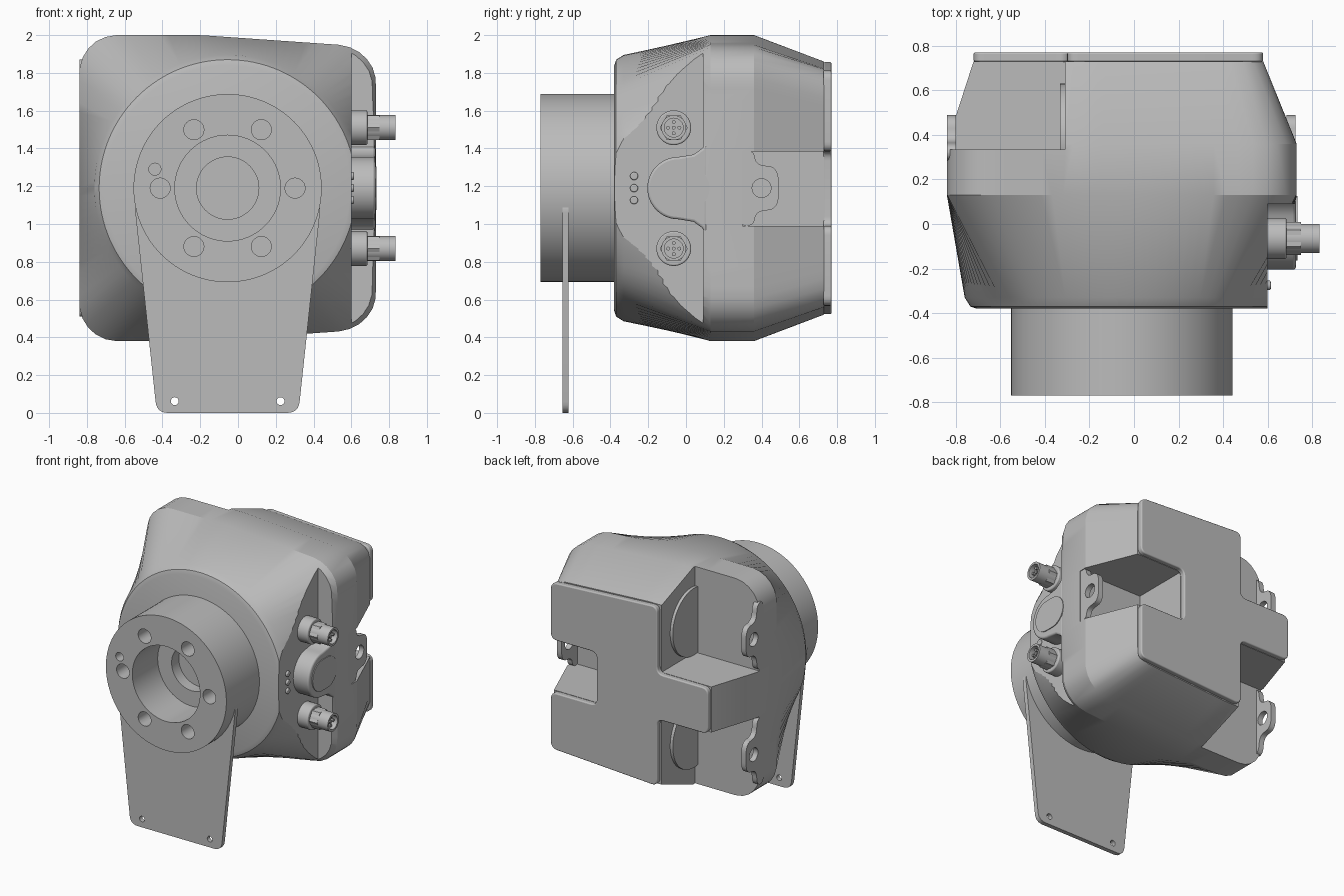
import bpy, bmesh, math
from mathutils import Vector

if "Cube" in bpy.data.objects:
    bpy.data.objects.remove(bpy.data.objects["Cube"], do_unlink=True)

GREY = bpy.data.materials.new("plain grey")
GREY.use_nodes = True
COLOUR = (0.5, 0.5, 0.5, 1)
GREY.diffuse_color = COLOUR
GREY.node_tree.nodes["Principled BSDF"].inputs["Base Color"].default_value = COLOUR

CX, CZ = -0.055, 1.19   # axis of the flange


def finish(name, bm):
    bmesh.ops.recalc_face_normals(bm, faces=bm.faces)
    mesh = bpy.data.meshes.new(name)
    bm.to_mesh(mesh)
    bm.free()
    mesh.materials.append(GREY)
    ob = bpy.data.objects.new(name, mesh)
    bpy.context.collection.objects.link(ob)
    return ob


def loft(name, rings):
    bm = bmesh.new()
    rows = [[bm.verts.new(p) for p in ring] for ring in rings]
    n = len(rows[0])
    for a, b in zip(rows, rows[1:]):
        for i in range(n):
            j = (i + 1) % n
            bm.faces.new((a[i], a[j], b[j], b[i]))
    bm.faces.new(rows[0])
    bm.faces.new(rows[-1])
    return finish(name, bm)


def prism(name, pts, axis, lo, hi):
    """Extrude an outline along x (points are y, z) or y (points are x, z)."""
    def place(p, w):
        return (w, p[0], p[1]) if axis == "x" else (p[0], w, p[1])
    return loft(name, [[place(p, w) for p in pts] for w in (lo, hi)])


def circle(u, v, r, n=48):
    return [(u + r * math.cos(2 * math.pi * i / n), v + r * math.sin(2 * math.pi * i / n))
            for i in range(n)]


def disc(name, u, v, r, axis, lo, hi, n=48):
    return prism(name, circle(u, v, r, n), axis, lo, hi)


def box(name, x, y, z):
    return prism(name, [(x[0], z[0]), (x[1], z[0]), (x[1], z[1]), (x[0], z[1])], "y", *y)


def rounded(pts, r, n=6):
    """Round every corner of an outline."""
    out = []
    for i, p in enumerate(pts):
        p = Vector(p)
        ends = []
        for q in (Vector(pts[i - 1]), Vector(pts[(i + 1) % len(pts)])):
            d = q - p
            ends.append(p + d.normalized() * min(r, d.length * 0.49))
        for k in range(n + 1):
            t = k / n
            out.append(tuple(ends[0] * (1 - t) ** 2 + p * 2 * t * (1 - t) + ends[1] * t * t))
    return out


def cut(target, *cutters):
    for c in cutters:
        c.hide_render = True
        m = target.modifiers.new("cut", "BOOLEAN")
        m.operation, m.solver, m.object = "DIFFERENCE", "EXACT", c
    dg = bpy.context.evaluated_depsgraph_get()
    mesh = bpy.data.meshes.new_from_object(target.evaluated_get(dg))
    target.modifiers.clear()
    target.data = mesh
    for c in cutters:
        bpy.data.objects.remove(c, do_unlink=True)


def bevel(ob, width):
    m = ob.modifiers.new("bevel", "BEVEL")
    m.width, m.segments, m.limit_method = width, 3, "ANGLE"
    m.angle_limit = math.radians(50)


# Housing: round at the front, rounded square in the middle, tapered at the back
def section(y, x0, x1, half, r, square):
    mx, hx = (x0 + x1) / 2, (x1 - x0) / 2
    ring = []
    for i in range(120):
        a = 2 * math.pi * i / 120
        dx, dz = math.cos(a), math.sin(a)
        lo, hi = 0.0, 2.0
        for _ in range(30):
            t = (lo + hi) / 2
            qx = abs(CX + dx * t - mx) - hx + r
            qz = abs(dz * t) - half + r
            d = math.hypot(max(qx, 0), max(qz, 0)) + min(max(qx, qz), 0) - r
            lo, hi = (t, hi) if d < 0 else (lo, t)
        x, z = CX + dx * lo, dz * lo
        if square:
            z *= 1 - 0.08 * max(0, (x + 0.2) / 0.93)
        ring.append((x, y, CZ + z))
    return ring


def round_section(y, r):
    return section(y, CX - r, CX + r, r, r - 0.001, False)


housing = loft("housing", [
    round_section(-0.38, 0.65), round_section(-0.37, 0.68), round_section(-0.33, 0.705),
    section(0.13, -0.84, 0.73, 0.81, 0.2, True),
    section(0.36, -0.84, 0.73, 0.81, 0.2, True),
    section(0.73, -0.72, 0.58, 0.67, 0.1, True)])
cut(housing,
    box("connector_recess", (0.6, 1), (-0.6, 0.09), (0, 2.2)),
    box("upper_pocket", (-1, -0.31), (0.335, 1), (1.36, 2.2)),
    box("lower_pocket", (-1, -0.31), (0.335, 1), (0.2, 1.02)),
    box("side_pocket", (0.2, 1), (0.3, 1), (0.99, 1.385)))

# Back cover, following the pockets
cover = prism("back_cover", rounded([
    (-0.3, 1.86), (0.58, 1.81), (0.58, 1.385), (0.2, 1.385), (0.2, 0.99), (0.58, 0.99),
    (0.58, 0.57), (-0.3, 0.52), (-0.3, 1.02), (-0.72, 1.02), (-0.72, 1.36), (-0.3, 1.36)],
    0.05), "y", 0.728, 0.77)
bevel(cover, 0.008)

# Mounting ears with a hole, one in each pocket
def ear(name, z, x0, x1, half):
    side = [(0.28, half), (0.36, half), (0.37, 0.12), (0.49, 0.115)]
    pts = [(y, z + h) for y, h in side] + [(y, z - h) for y, h in reversed(side)]
    ob = prism(name, rounded(pts, 0.08), "x", x0, x1)
    cut(ob, disc("hole", 0.4, z, 0.05, "x", x0 - 0.1, x1 + 0.1, 24))
    return ob


parts = [ear("side_ear", CZ, 0.685, 0.725, 0.2)]
for word, s in (("upper", 1), ("lower", -1)):
    z = CZ + s * 0.42
    parts.append(ear(word + "_ear", CZ + s * 0.43, -0.84, -0.8, 0.25))
    # Round pad on the inner pocket wall
    parts.append(disc(word + "_pad", 0.38, z, 0.25, "x", -0.332, -0.3))

# Flange with bore, bolt circle and locating hole
flange = disc("flange", CX, CZ, 0.498, "y", -0.77, -0.36, 96)
cut(flange,
    disc("bore", CX, CZ, 0.28, "y", -0.9, -0.47, 64),
    disc("inner_bore", CX, CZ, 0.165, "y", -0.9, -0.385, 48),
    disc("locating_hole", -0.44, 1.29, 0.032, "y", -0.9, -0.68, 24),
    *[disc("bolt_hole", CX + 0.357 * math.cos(k * math.pi / 3),
           CZ + 0.357 * math.sin(k * math.pi / 3), 0.053, "y", -0.9, -0.65, 24)
      for k in range(6)])

# Bracket plate hanging from the flange
bracket = prism("bracket", rounded([
    (-0.55, 1.12), (-0.43, 0), (0.32, 0), (0.44, 1.12)], 0.06), "y", -0.655, -0.622)
cut(bracket,
    disc("bore_gap", CX, CZ, 0.45, "y", -0.9, -0.4, 64),
    *[disc("screw_hole", x, 0.062, 0.021, "y", -0.9, -0.4, 20) for x in (-0.335, 0.225)])

# Side boss with flared roots, and its oval button
arc = [(-0.04 + 0.165 * math.cos(a), 0.165 * math.sin(a))
       for a in [math.pi * (0.5 + k / 24) for k in range(25)]]
flare = [(0.11, 0.25), (0.085, 0.21), (0.04, 0.178)]
outline = flare + arc + [(y, -h) for y, h in reversed(flare)]
boss = prism("boss", [(y, CZ + h) for y, h in outline], "x", 0.57, 0.727)
bevel(boss, 0.02)

oval = [((0.01 if abs(a) < math.pi / 2 else -0.05) + 0.115 * math.cos(a),
         CZ + 0.115 * math.sin(a)) for a in [math.pi * (k + 0.5) / 20 - math.pi for k in range(40)]]
button = prism("button", oval, "x", 0.72, 0.733)
parts += [boss, button]

# Two round connectors with hexagonal nuts and pins
for word, z in (("upper", 1.51), ("lower", 0.87)):
    y = -0.065
    collar = disc(word + "_connector_collar", y, z, 0.092, "x", 0.59, 0.685, 36)
    bevel(collar, 0.008)
    nut = disc(word + "_connector_nut", y, z, 0.074, "x", 0.68, 0.75, 6)
    barrel = disc(word + "_connector_barrel", y, z, 0.066, "x", 0.68, 0.833, 36)
    cut(barrel, disc("socket", y, z, 0.05, "x", 0.79, 0.9, 36))
    parts += [collar, nut, barrel]
    for k, (u, v) in enumerate([(0, 0)] + circle(0, 0, 0.03, 4)):
        parts.append(disc(f"{word}_pin_{k + 1}", y + u, z + v, 0.01, "x", 0.78, 0.815, 12))

# Three indicator lamps
for k in (-1, 0, 1):
    lamp = disc(f"indicator_lamp_{k + 2}", -0.275, CZ + 0.064 * k, 0.021, "x", 0.59, 0.614, 20)
    bevel(lamp, 0.006)
    parts.append(lamp)

# Smooth curved faces, keep edges sharp
for ob in [housing, cover, flange, bracket] + parts:
    bpy.ops.object.select_all(action="DESELECT")
    ob.select_set(True)
    bpy.context.view_layer.objects.active = ob
    bpy.ops.object.shade_smooth_by_angle(angle=math.radians(22 if ob is housing else 30))
